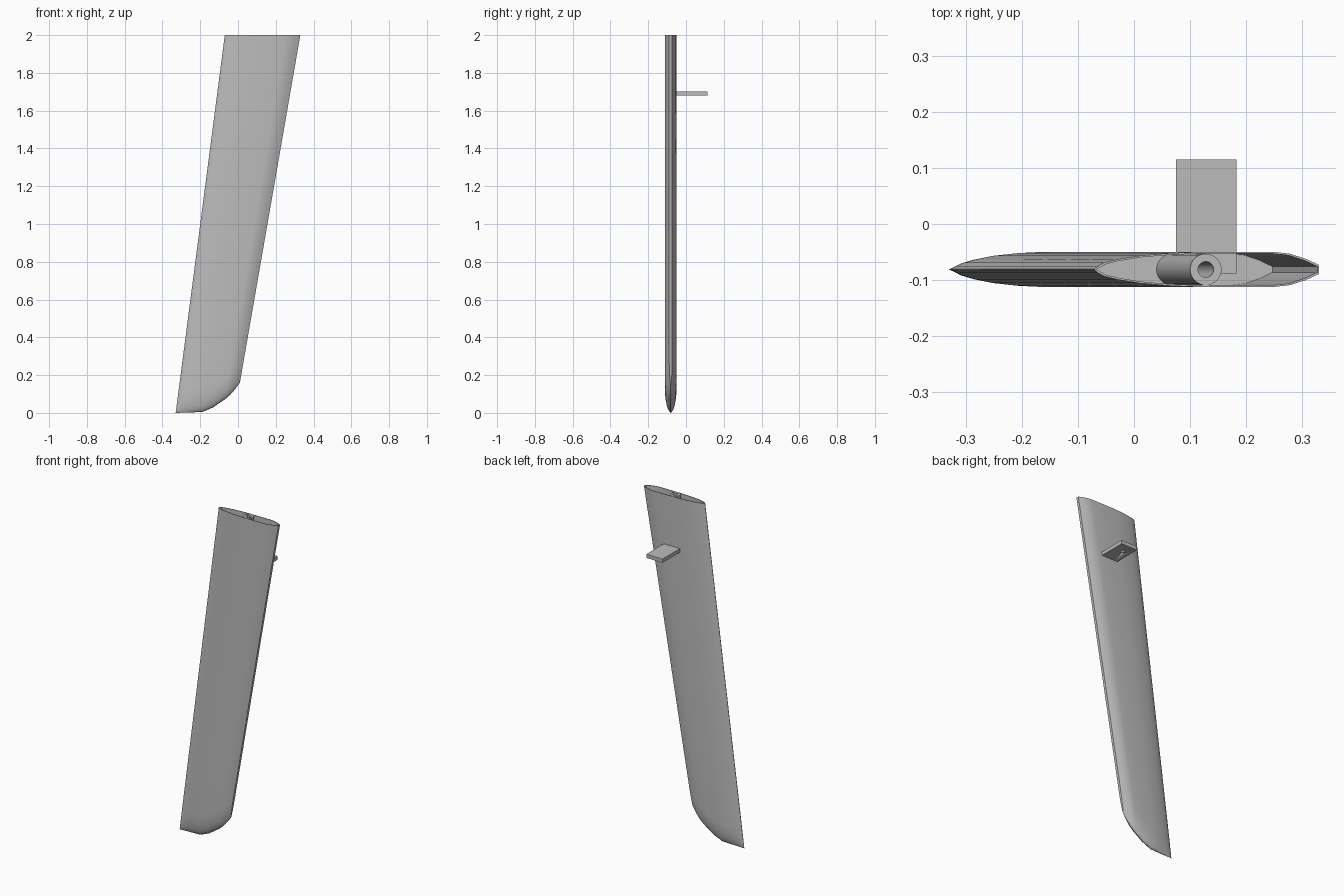
import bpy, bmesh, math

cube = bpy.data.objects.get("Cube")
if cube:
    bpy.data.objects.remove(cube, do_unlink=True)

GREY = (0.5, 0.5, 0.5, 1)
mat = bpy.data.materials.new("plain grey")
mat.use_nodes = True
mat.diffuse_color = GREY
mat.node_tree.nodes["Principled BSDF"].inputs["Base Color"].default_value = GREY

MID_Y = -0.081     # centre plane of the blade
TOP, FLOOR = 2.0, 1.54
WALL = 0.003
SWEEP = 0.13       # forward lean of the leading edge

# Half thickness along the chord, and the outline of the rounded tip
FOIL = [(0, 0.001), (0.01, 0.005), (0.04, 0.012), (0.1, 0.018), (0.2, 0.0245),
        (0.33, 0.029), (0.45, 0.031), (0.62, 0.031), (0.8, 0.031),
        (0.87, 0.028), (0.94, 0.019), (1, 0.008)]
TIP = [(-0.33, 0), (-0.18, 0.005), (-0.1, 0.045), (-0.03, 0.105), (0.01, 0.16)]


def finish(name, bm):
    bmesh.ops.remove_doubles(bm, verts=bm.verts, dist=0.0002)
    bmesh.ops.recalc_face_normals(bm, faces=bm.faces)
    mesh = bpy.data.meshes.new(name)
    bm.to_mesh(mesh)
    bm.free()
    mesh.materials.append(mat)
    ob = bpy.data.objects.new(name, mesh)
    bpy.context.collection.objects.link(ob)
    bpy.ops.object.select_all(action='DESELECT')
    ob.select_set(True)
    bpy.context.view_layer.objects.active = ob
    bpy.ops.object.shade_smooth_by_angle(angle=math.radians(30))
    return ob


def bridge(bm, a, b):
    for i in range(len(a)):
        j = (i + 1) % len(a)
        bm.faces.new((a[i], a[j], b[j], b[i]))


def chord_x(u, z, inset=0):
    lead = -0.33 + SWEEP * z + inset
    trail = 0.01 + (z - 0.16) * 0.32 / 1.84 - inset
    return lead + u * (trail - lead)


def tip_height(x):
    for (x0, z0), (x1, z1) in zip(TIP, TIP[1:]):
        if x <= x1:
            return max(0, z0 + (z1 - z0) * (x - x0) / (x1 - x0))
    return TIP[-1][1]


def tip_z(u):
    z = 0.05
    for _ in range(25):
        z = tip_height(chord_x(u, z))
    return z


def section(bm, height, scale=1, inset=0):
    """One closed ring around the blade; height is a function of chord position."""
    ring = []
    sides = [(u, t, 1) for u, t in FOIL] + [(u, t, -1) for u, t in reversed(FOIL)]
    for u, t, side in sides:
        z = height(u)
        half = max(t - inset, 0.0005) * scale
        ring.append(bm.verts.new((chord_x(u, z, inset), MID_Y + side * half, z)))
    return ring


# Hollow-topped blade: rounded tip, outer skin, rim, inner skin and floor
bm = bmesh.new()
rings = []
for k in range(9):
    t = 1 - math.cos(k / 8 * math.pi / 2)
    rings.append(section(bm, lambda u: tip_z(u) + 0.13 * t, math.sqrt(1 - (1 - t) ** 2)))
for k in range(1, 7):
    rings.append(section(bm, lambda u: (tip_z(u) + 0.13) * (1 - k / 6) + TOP * k / 6))
rings.append(section(bm, lambda u: TOP, 1, WALL))
rings.append(section(bm, lambda u: FLOOR, 1, WALL))
for a, b in zip(rings, rings[1:]):
    bridge(bm, a, b)
bm.faces.new(rings[-1])
finish("blade", bm)

# Leaning shaft tube inside the hollow
bm = bmesh.new()
loops = []
for r, z in [(0.028, FLOOR), (0.028, TOP), (0.014, TOP), (0.014, FLOOR)]:
    cx = 0.128 + SWEEP * (z - TOP)
    loops.append([bm.verts.new((cx + r * math.cos(a), MID_Y + r * math.sin(a), z))
                  for a in (i * math.tau / 32 for i in range(32))])
for a, b in zip(loops, loops[1:] + loops[:1]):
    bridge(bm, a, b)
finish("shaft_tube", bm)

# Flat arm behind the blade, with a blind pin hole underneath
bm = bmesh.new()
bmesh.ops.create_cube(bm, size=1)
for v in bm.verts:
    v.co = (0.129 + v.co.x * 0.108, 0.0135 + v.co.y * 0.203, 1.69 + v.co.z * 0.022)
arm = finish("tiller_arm", bm)

bm = bmesh.new()
bmesh.ops.create_cone(bm, cap_ends=True, segments=16, radius1=0.008, radius2=0.008, depth=0.02)
bmesh.ops.translate(bm, verts=bm.verts, vec=(0.115, 0.035, 1.682))
cutter = finish("pin_hole_cutter", bm)
cutter.hide_render = True
cutter.hide_set(True)
cut = arm.modifiers.new("pin hole", 'BOOLEAN')
cut.operation = 'DIFFERENCE'
cut.solver = 'EXACT'
cut.object = cutter
